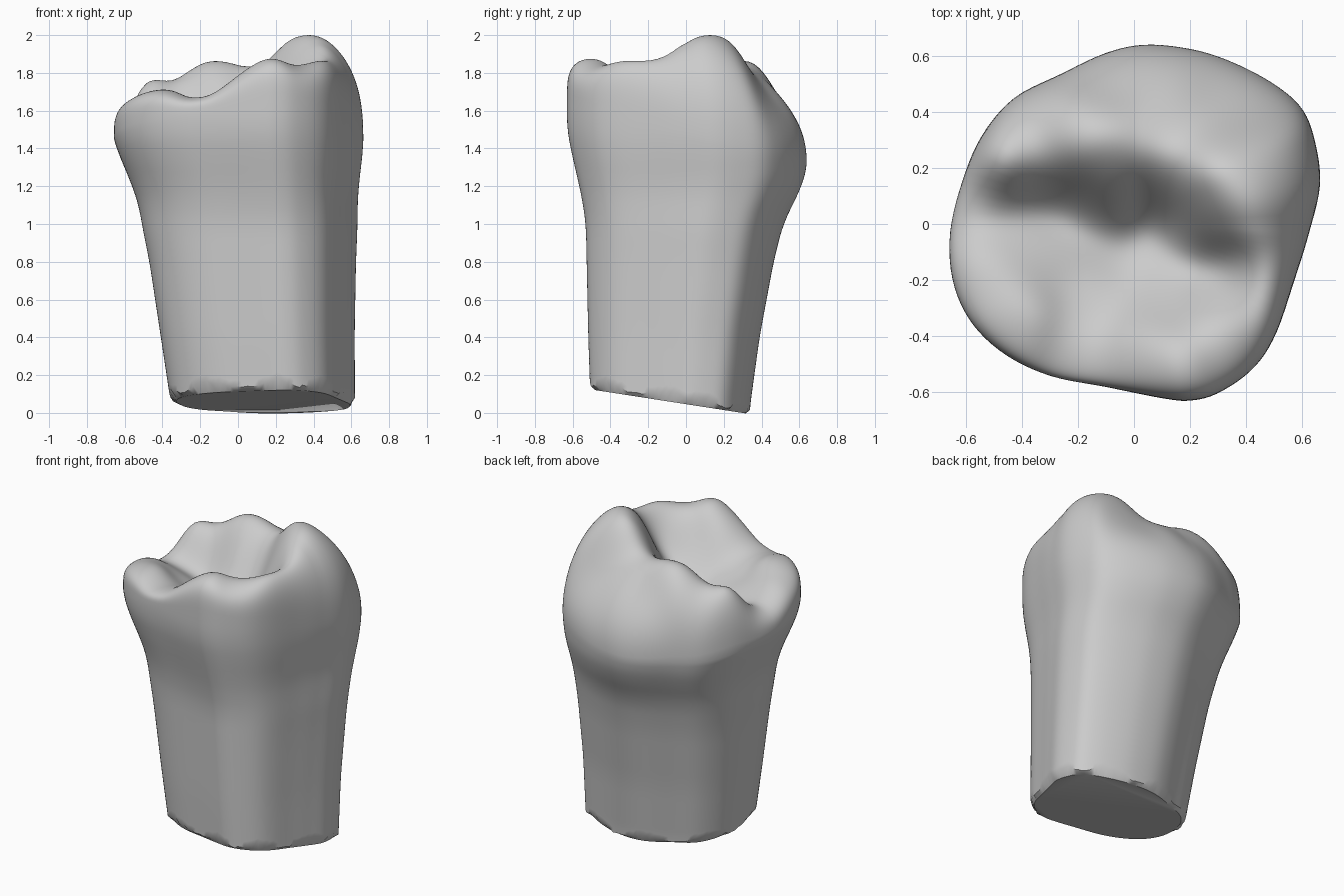
import bpy, bmesh, math, random
from mathutils import Vector

cube = bpy.data.objects.get("Cube")
if cube:
    bpy.data.objects.remove(cube)
random.seed(4)
SIDES, WALL, CAP = 128, 44, 50

# Crown outline, seen from above
OUTLINE = [(.66, .13), (.645, .28), (.6, .4), (.5, .49), (.35, .57), (.2, .62), (.02, .64),
           (-.13, .61), (-.3, .53), (-.47, .44), (-.58, .3), (-.64, .13), (-.67, -.05),
           (-.65, -.22), (-.58, -.36), (-.46, -.47), (-.3, -.545), (-.1, -.585), (.1, -.625),
           (.2, -.633), (.3, -.605), (.42, -.52), (.5, -.4), (.57, -.2), (.62, -.04)]
# Height, then left, right, front and back limits
PROFILE = [(0, -.35, .61, -.5, .33), (.4, -.41, .61, -.515, .385), (.8, -.47, .62, -.525, .46),
           (1, -.51, .63, -.53, .51), (1.1, -.525, .63, -.545, .56), (1.2, -.56, .637, -.565, .61),
           (1.3, -.6, .65, -.59, .638), (1.4, -.645, .662, -.612, .64), (1.5, -.67, .664, -.632, .64)]
# Cusp tips and ridges
RIDGES = [(.36, .13, 1.995), (.48, .14, 1.95), (.37, 0, 1.94), (.36, .27, 1.92), (.22, .16, 1.92),
          (.26, .02, 1.84), (.34, .43, 1.68), (-.12, .33, 1.865), (-.1, .2, 1.8), (.06, .3, 1.835),
          (-.25, .3, 1.82), (-.05, .51, 1.67), (-.34, .26, 1.76), (-.47, .24, 1.765),
          (-.41, -.33, 1.71), (-.5, -.16, 1.66), (.12, -.47, 1.86), (.32, -.41, 1.84),
          (.44, -.3, 1.86), (.47, -.15, 1.87), (0, -.45, 1.78), (.3, -.28, 1.77)]
# Grooves and the central basin
GROOVES = [(.17, .37, 1.79), (.1, .14, 1.75), (-.1, .1, 1.68), (-.3, .17, 1.7), (-.18, -.42, 1.67),
           (-.57, .1, 1.58), (-.42, .03, 1.57), (-.28, .06, 1.55), (-.13, 0, 1.54),
           (.08, .03, 1.57), (0, -.14, 1.51), (.16, -.11, 1.56), (.29, -.17, 1.66),
           (-.22, -.13, 1.56), (.1, -.28, 1.66), (-.12, -.28, 1.61), (-.34, -.1, 1.59)]
RELIEF = RIDGES + GROOVES


def spline(points, count):
    """Resample a closed loop smoothly."""
    out, n = [], len(points)
    for k in range(count):
        i, t = divmod(k * n / count, 1)
        a, b, c, d = (Vector(points[(int(i) + j) % n]) for j in (-1, 0, 1, 2))
        out.append(b + .5 * t * (c - a + t * (2 * a - 5 * b + 4 * c - d + t * (3 * (b - c) + d - a))))
    return out


def raw_limits(z):
    for low, high in zip(PROFILE, PROFILE[1:]):
        if z <= high[0]:
            t = max(0, (z - low[0]) / (high[0] - low[0]))
            return [a + (b - a) * t for a, b in zip(low[1:], high[1:])]
    return PROFILE[-1][1:]


def limits(z):
    """Average nearby heights so the wall curves softly."""
    samples = [raw_limits(z + d * .025) for d in range(-3, 4)]
    return [sum(column) / len(samples) for column in zip(*samples)]


def place(u, v, z):
    x0, x1, y0, y1 = limits(z)
    # The root is fuller at its back left corner than at its front right one
    skew = 1 + .055 * max(0, 1 - z / 1.3) * (u + v) * u * v
    return Vector(((x0 + x1 + u * skew * (x1 - x0)) / 2, (y0 + y1 + v * skew * (y1 - y0)) / 2, z))


def shoulder(u, v):
    return 1.46 - .14 * v + .02 * u


def rounding(s, u, v):
    """Fall-off from the chewing surface to the widest contour."""
    p = 2.6 + 2.2 * max(0, -v) + .5 * max(0, -u) - .4 * max(0, v)
    return max(0, 1 - s ** p) ** (1 / p)


unit = [((q.x + .005) / .665, q.y / .636) for q in spline(OUTLINE, SIDES)]


# Solve the relief weights so the surface passes through each relief point
def kernel(x, y):
    w = [math.exp(-((x - a) ** 2 + (y - b) ** 2) / .018) + 1e-9 for a, b, _ in RELIEF]
    total = sum(w)
    return [k / total for k in w]


targets = []
for x, y, z in RELIEF:
    u, v = min(unit, key=lambda q: -(q[0] * x + q[1] * y) / math.hypot(*q))
    s = min(.93, math.hypot(x, y) / (.65 * math.hypot(u, v)))
    base = shoulder(u, v)
    targets.append(base + (z - base) / rounding(s, u, v))
kernels = [kernel(x, y) for x, y, _ in RELIEF]
weights = targets[:]
for _ in range(15):
    for i, row in enumerate(kernels):
        weights[i] += .8 * (targets[i] - sum(k * w for k, w in zip(row, weights)))


def relief(x, y):
    return sum(k * w for k, w in zip(kernel(x, y), weights))


def cut_level(y):
    return .005 + (.33 - y) * .155


bm = bmesh.new()
rings = []
# Broken lower edge: flat cut with a ragged rim
rim, cut = [], []
for i, (u, v) in enumerate(unit):
    p = place(u, v, .1)
    chip = .025 + .018 * math.sin(i * .42) + random.uniform(-.007, .007)
    rim.append(cut_level(p.y) + chip)
    q = place(u * .95, v * .95, 0)
    cut.append(bm.verts.new((q.x, q.y, cut_level(q.y) - .01)))
rings.append(cut)
# Root and crown walls
for j in range(WALL + 1):
    ring = []
    for (u, v), low in zip(unit, rim):
        ring.append(bm.verts.new(place(u, v, low + (shoulder(u, v) - low) * j / WALL)))
    rings.append(ring)
# Chewing surface
top = [v.co.copy() for v in rings[-1]]
for j in range(1, CAP):
    s = math.cos(math.pi / 2 * j / CAP)
    ring = []
    for (u, v), p in zip(unit, top):
        x, y = p.x * s, p.y * s
        ring.append(bm.verts.new((x, y, p.z + (relief(x, y) - p.z) * rounding(s, u, v))))
    rings.append(ring)
for a, b in zip(rings, rings[1:]):
    for i in range(SIDES):
        k = (i + 1) % SIDES
        bm.faces.new((a[i], a[k], b[k], b[i]))
bm.faces.new(cut[::-1])
centre = bm.verts.new((0, 0, relief(0, 0)))
for i in range(SIDES):
    bm.faces.new((rings[-1][i], rings[-1][(i + 1) % SIDES], centre))

mesh = bpy.data.meshes.new("molar_tooth")
bm.to_mesh(mesh)
bm.free()
tooth = bpy.data.objects.new("molar_tooth", mesh)
bpy.context.collection.objects.link(tooth)

enamel = bpy.data.materials.new("plain_grey")
enamel.use_nodes = True
colour = (.6, .6, .6, 1)
enamel.diffuse_color = colour
enamel.node_tree.nodes["Principled BSDF"].inputs["Base Color"].default_value = colour
mesh.materials.append(enamel)

bpy.context.view_layer.objects.active = tooth
tooth.select_set(True)
bpy.ops.object.shade_smooth_by_angle(angle=math.radians(40))
